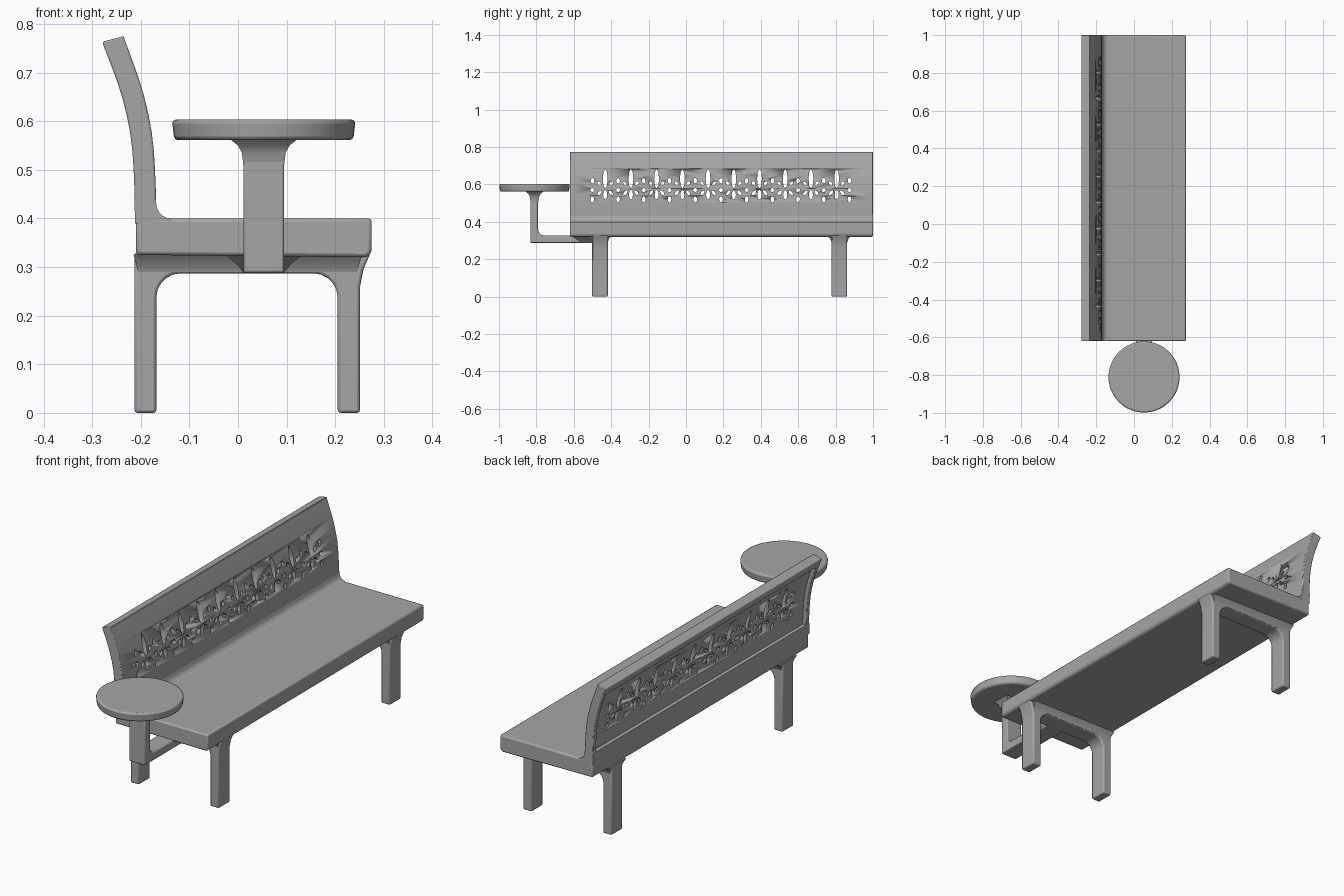
import bpy, bmesh, math
from mathutils import Vector

cube = bpy.data.objects.get("Cube")
if cube:
    bpy.data.objects.remove(cube, do_unlink=True)

grey = bpy.data.materials.new("cast_grey")
grey.use_nodes = True
COLOUR = (0.38, 0.38, 0.38, 1)
grey.diffuse_color = COLOUR
grey.node_tree.nodes["Principled BSDF"].inputs["Base Color"].default_value = COLOUR

Y0, Y1 = -0.62, 1.0          # bench ends
LEGS_Y = (-0.46, 0.82)       # leg frame positions
TABLE = (0.053, -0.81)       # side table centre


def finish(name, bm, bevel=0.0):
    bmesh.ops.recalc_face_normals(bm, faces=bm.faces)
    mesh = bpy.data.meshes.new(name)
    bm.to_mesh(mesh)
    bm.free()
    mesh.materials.append(grey)
    ob = bpy.data.objects.new(name, mesh)
    bpy.context.collection.objects.link(ob)
    if bevel:
        mod = ob.modifiers.new("soft_edges", "BEVEL")
        mod.width, mod.segments, mod.limit_method = bevel, 2, "ANGLE"
        mod.angle_limit = math.radians(40)
    bpy.context.view_layer.objects.active = ob
    ob.select_set(True)
    bpy.ops.object.shade_smooth_by_angle(angle=math.radians(35))
    ob.select_set(False)
    return ob


def extrude(name, outline, axis, a, b, bevel=0.0):
    """Extrude a 2D outline along x (outline is y,z) or y (outline is x,z)."""
    bm = bmesh.new()
    place = (lambda u, z, d: (d, u, z)) if axis == "x" else (lambda u, z, d: (u, d, z))
    face = bm.faces.new([bm.verts.new(place(u, z, a)) for u, z in outline])
    moved = bmesh.ops.extrude_face_region(bm, geom=[face])["geom"]
    step = Vector(place(0, 0, b - a))
    bmesh.ops.translate(bm, vec=step, verts=[v for v in moved if isinstance(v, bmesh.types.BMVert)])
    return finish(name, bm, bevel)


def loft(name, cx, cy, rings):
    """Stack rectangles given as half width, half depth, height."""
    bm = bmesh.new()
    loops = [[bm.verts.new((cx + sx * hx, cy + sy * hy, z))
              for sx, sy in ((-1, -1), (1, -1), (1, 1), (-1, 1))] for hx, hy, z in rings]
    bm.faces.new(loops[0])
    bm.faces.new(loops[-1])
    for lo, hi in zip(loops, loops[1:]):
        for i in range(4):
            j = (i + 1) % 4
            bm.faces.new((lo[i], lo[j], hi[j], hi[i]))
    return finish(name, bm)


def arc(cx, cz, r, start, end, n=5):
    return [(cx + r * math.cos(math.radians(start + (end - start) * i / n)),
             cz + r * math.sin(math.radians(start + (end - start) * i / n))) for i in range(n + 1)]


# Seat slab with rear rail
extrude("seat", [(-0.21, 0.325), (0.265, 0.32), (0.275, 0.33), (0.275, 0.4), (-0.21, 0.4)],
        "y", Y0, Y1, 0.008)

# Leg frames: two legs joined by a crossbar with rounded inner corners
frame = [(-0.213, 0), (-0.168, 0)] + arc(-0.118, 0.237, 0.05, 180, 90) \
    + arc(0.155, 0.237, 0.05, 90, 0) + [(0.205, 0), (0.251, 0)] \
    + [(0.251, 0.26), (0.258, 0.295), (0.273, 0.33), (-0.213, 0.33)]
for side, y in zip(("front", "rear"), LEGS_Y):
    extrude(side + "_leg_frame", frame, "y", y - 0.042, y + 0.042, 0.006)
    loft(side + "_crossbar_flare", 0.02, y,
         [(0.225, 0.042, 0.29), (0.23, 0.048, 0.308), (0.235, 0.065, 0.326)])

# Backrest: curved ribbon following the front curve
front_curve = [(-0.168, 0.39), (-0.169, 0.46), (-0.172, 0.53), (-0.179, 0.59),
               (-0.191, 0.645), (-0.208, 0.7), (-0.234, 0.77)]


def curve_x(z):
    for (xa, za), (xb, zb) in zip(front_curve, front_curve[1:]):
        if z <= zb:
            return xa + (xb - xa) * (z - za) / (zb - za)
    return front_curve[-1][0]


def ribbon(name, z0, z1, thick, a, b, bevel=0.0):
    zs = [z0 + (z1 - z0) * i / 10 for i in range(11)]
    front = [(curve_x(z), z) for z in zs]
    back = [(curve_x(z) - thick, z - 0.25 * thick * max(0, (z - 0.5) / 0.27)) for z in reversed(zs)]
    return extrude(name, front + back, "y", a, b, bevel)


panel = ribbon("back_panel", 0.39, 0.765, 0.026, Y0 + 0.01, Y1 - 0.01)
ribbon("back_top_rail", 0.735, 0.775, 0.044, Y0, Y1, 0.008)
ribbon("back_bottom_rail", 0.39, 0.44, 0.044, Y0, Y1)
ribbon("back_front_end_rim", 0.39, 0.77, 0.044, Y0, Y0 + 0.025, 0.004)
ribbon("back_rear_end_rim", 0.39, 0.77, 0.044, Y1 - 0.025, Y1, 0.004)
extrude("back_seat_fillet", [(-0.175, 0.395), (-0.14, 0.395)] + arc(-0.138, 0.43, 0.03, 270, 180)
        + [(-0.175, 0.44)], "y", Y0, Y1)

# Pierced leaf pattern cut through the panel
bm = bmesh.new()


def leaf(y, z, half_w, half_h, lean=0.0):
    """Pointed lens-shaped cutter running through the panel."""
    pts = []
    for i in range(8):
        t = 2 * math.pi * i / 8
        u, v = half_w * math.sin(t), half_h * math.cos(t)
        pts.append((y + u * math.cos(lean) + v * math.sin(lean),
                    z - u * math.sin(lean) + v * math.cos(lean)))
    near = [bm.verts.new((-0.3, a, b)) for a, b in pts]
    far = [bm.verts.new((-0.1, a, b)) for a, b in pts]
    bm.faces.new(near)
    bm.faces.new(far[::-1])
    for i in range(8):
        j = (i + 1) % 8
        bm.faces.new((near[i], far[i], far[j], near[j]))


PITCH = 0.1375
for k in range(-4, 6):
    y = 0.118 + PITCH * k
    leaf(y, 0.63, 0.013, 0.052)
    leaf(y, 0.545, 0.011, 0.026)
    for s in (-1, 1):
        leaf(y + s * 0.032, 0.605, 0.008, 0.014, s * 0.6)
        leaf(y + s * 0.03, 0.555, 0.008, 0.016, -s * 0.7)
for k in range(-5, 6):
    y = 0.118 + PITCH * (k + 0.5)
    leaf(y, 0.62, 0.010, 0.015)
    leaf(y, 0.57, 0.011, 0.011)
    leaf(y, 0.52, 0.010, 0.017)
cutter = finish("pattern_cutter", bm)
cutter.hide_render = True
cut = panel.modifiers.new("pattern", "BOOLEAN")
cut.operation, cut.solver, cut.object = "DIFFERENCE", "EXACT", cutter
bpy.context.view_layer.objects.active = panel
bpy.ops.object.modifier_apply(modifier=cut.name)
bpy.data.objects.remove(cutter, do_unlink=True)

# Side table: bent arm, flared neck and round top
tx, ty = TABLE
arm = [(-0.42, 0.288), (-0.42, 0.328), (-0.72, 0.328)] + arc(-0.762, 0.356, 0.028, 270, 180) \
    + [(-0.79, 0.57), (-0.832, 0.57), (-0.832, 0.288)]
extrude("table_arm", arm, "x", tx - 0.042, tx + 0.042, 0.005)
loft("arm_root_flare", tx, -0.51,
     [(0.042, 0.05, 0.289), (0.055, 0.07, 0.305), (0.08, 0.1, 0.326)])
loft("table_neck", tx, ty,
     [(0.042, 0.021, 0.51), (0.045, 0.025, 0.535), (0.053, 0.033, 0.55), (0.072, 0.05, 0.565)])
bm = bmesh.new()
bmesh.ops.create_cone(bm, cap_ends=True, segments=48, radius1=0.184, radius2=0.189, depth=0.042)
bmesh.ops.translate(bm, vec=(tx, ty, 0.582), verts=bm.verts)
finish("table_top", bm, 0.008)
